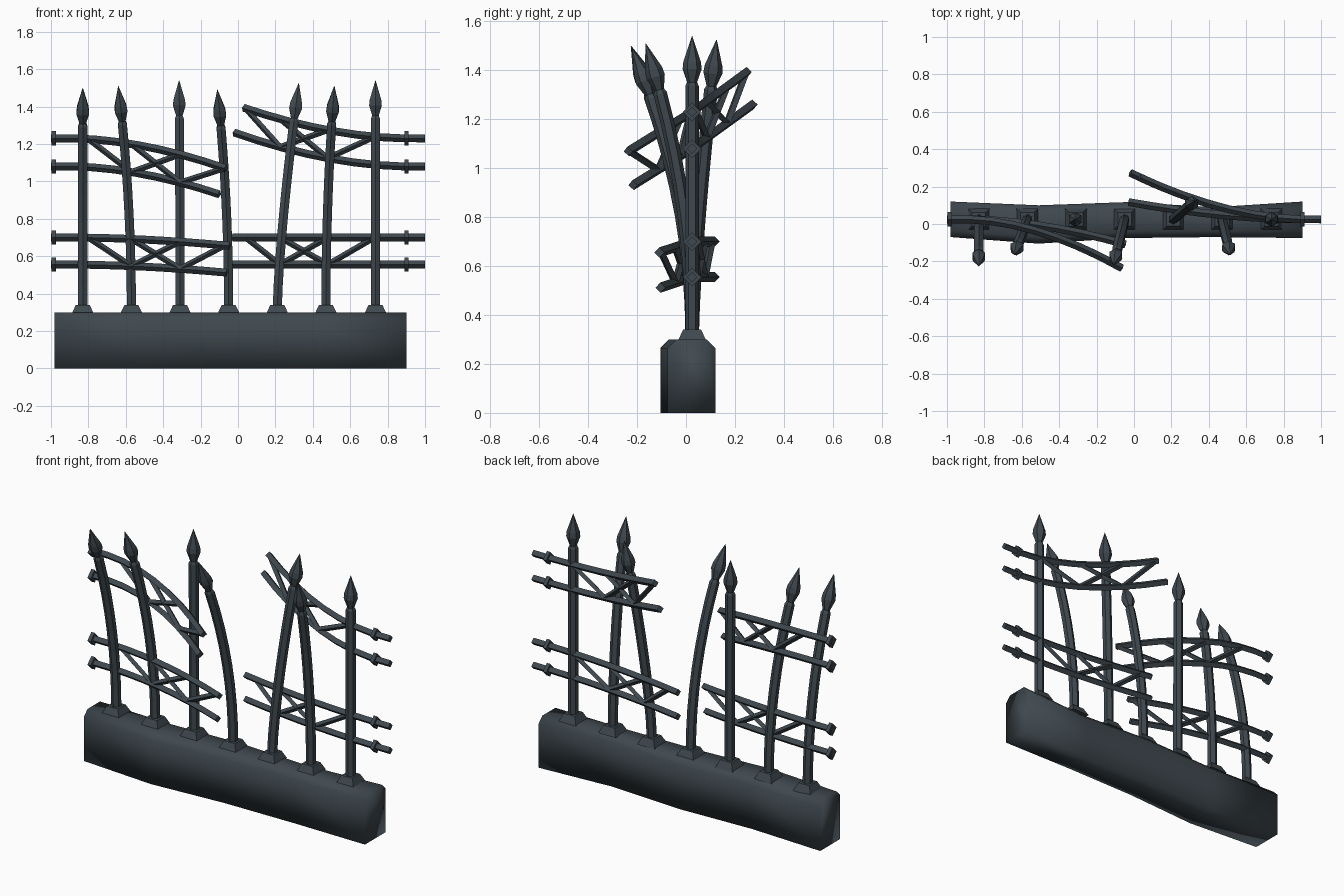
import bpy, bmesh, math
from mathutils import Vector

if "Cube" in bpy.data.objects:
    bpy.data.objects.remove(bpy.data.objects["Cube"])

iron = bpy.data.materials.new("dark_slate_iron")
iron.diffuse_color = (0.05, 0.066, 0.078, 1)
iron.use_nodes = True
iron.node_tree.nodes["Principled BSDF"].inputs["Base Color"].default_value = iron.diffuse_color
YC = 0.025  # centre line of the railing


def finish(name, bm, smooth=False):
    bmesh.ops.recalc_face_normals(bm, faces=bm.faces)
    me = bpy.data.meshes.new(name)
    bm.to_mesh(me)
    bm.free()
    me.materials.append(iron)
    for p in me.polygons:
        p.use_smooth = smooth
    ob = bpy.data.objects.new(name, me)
    bpy.context.collection.objects.link(ob)
    return ob


def loft(bm, rings):
    loops = [[bm.verts.new(p) for p in r] for r in rings]
    n = len(loops[0])
    for a, b in zip(loops, loops[1:]):
        for i in range(n):
            j = (i + 1) % n
            bm.faces.new((a[i], a[j], b[j], b[i]))
    bm.faces.new(loops[0])
    bm.faces.new(loops[-1])


def tube(bm, pts, radii, sides, up, turn=0.0):
    pts = [Vector(p) for p in pts]
    rings = []
    for i, p in enumerate(pts):
        t = (pts[min(i + 1, len(pts) - 1)] - pts[max(i - 1, 0)]).normalized()
        u = (Vector(up) - t * t.dot(Vector(up))).normalized()
        v = t.cross(u)
        r = radii[i] if isinstance(radii, (list, tuple)) else radii
        rings.append([p + r * (u * math.cos(a) + v * math.sin(a))
                      for a in (turn + 2 * math.pi * k / sides for k in range(sides))])
    loft(bm, rings)


# Uneven stone plinth with chamfered upper edges
bm = bmesh.new()
c = 0.035
rings = []
for x, y0, y1 in ((-.98, -.07, .12), (-.51, -.105, .10), (-.04, -.075, .117),
                  (.43, -.07, .09), (.90, -.075, .12)):
    rings.append([(x, y0, 0), (x, y1, 0), (x, y1, .30 - c),
                  (x, y1 - c, .30), (x, y0 + c, .30), (x, y0, .30 - c)])
loft(bm, rings)
finish("plinth", bm, smooth=True)

# Posts: base x, tip offset x, tip offset y, tip z, bend power
posts = [(-.83, 0, -.25, 1.50, 2), (-.57, -.07, -.19, 1.51, 2), (-.31, -.005, 0, 1.54, 2),
         (-.05, -.06, -.245, 1.49, 2), (.21, .115, .10, 1.525, 1.4),
         (.47, .045, -.19, 1.51, 2), (.735, 0, 0, 1.54, 2)]
for k, (x, dx, dy, top, power) in enumerate(posts, 1):
    def at(z):
        t = max(0, (z - .32) / (top - .32)) ** power
        return (x + dx * t, YC + dy * t, z)

    # Square foot
    bm = bmesh.new()
    tube(bm, [(x, YC, .295), (x, YC, .34)], [.082, .052], 4, (0, 1, 0), math.pi / 4)
    finish(f"post_foot_{k}", bm)
    # Bent shaft
    bm = bmesh.new()
    n = 8
    shaft = top - .205
    tube(bm, [at(.32 + (shaft - .32) * i / n) for i in range(n + 1)]
         + [at(top - .18)], [.028] * (n + 1) + [.016], 6, (0, 1, 0))
    finish(f"post_shaft_{k}", bm)
    # Spear head
    bm = bmesh.new()
    tube(bm, [at(top - h) for h in (.195, .135, .105, 0)],
         [.018, .039, .036, .001], 6, (0, 1, 0))
    finish(f"spear_head_{k}", bm)

# Broken railing panels: outer x, collar x, inner x, mean z, bend y, bend z
panels = [("upper_left", -1.0, -.985, -.065, -.10, 1.23, 1.08, -.275, -.17),
          ("lower_left", -1.0, -.985, -.045, -.06, .70, .555, -.135, -.045),
          ("upper_right", 1.0, .90, .03, -.02, 1.23, 1.08, .22, .16),
          ("lower_right", 1.0, .90, -.03, -.03, .70, .555, .08, 0)]
for name, xo, xc, xi, xj, zt, zb, by, bz in panels:
    s = 1 if xo > 0 else -1

    def rail(x, z):
        t = max(0, (s * .9 - x) * s / .86) ** 1.8
        return (x, YC + by * t, z + bz * t)

    # Two rails with a square collar near the sound end
    for part, z, xe in (("top", zt, xi), ("bottom", zb, xj)):
        bm = bmesh.new()
        tube(bm, [rail(xo + (xe - xo) * i / 8, z) for i in range(9)], .021, 4, (0, 0, 1))
        finish(f"{name}_{part}_rail", bm)
        bm = bmesh.new()
        tube(bm, [(xc - .011, YC, z), (xc + .011, YC, z)], .038, 4, (0, 0, 1))
        finish(f"{name}_{part}_collar", bm)

    # Crossed braces between the rails
    a = [-.80, -.57, -.31, -.07] if s < 0 else [.04, .225, .48, .73]
    bm = bmesh.new()
    for p, q, z0, z1 in ((0, 1, zt, zb), (1, 2, zt, zb), (1, 2, zb, zt), (2, 3, zb, zt)):
        tube(bm, [rail(a[p], z0), rail(a[q], z1)], .016, 4, (0, 0, 1))
    finish(f"{name}_braces", bm)
